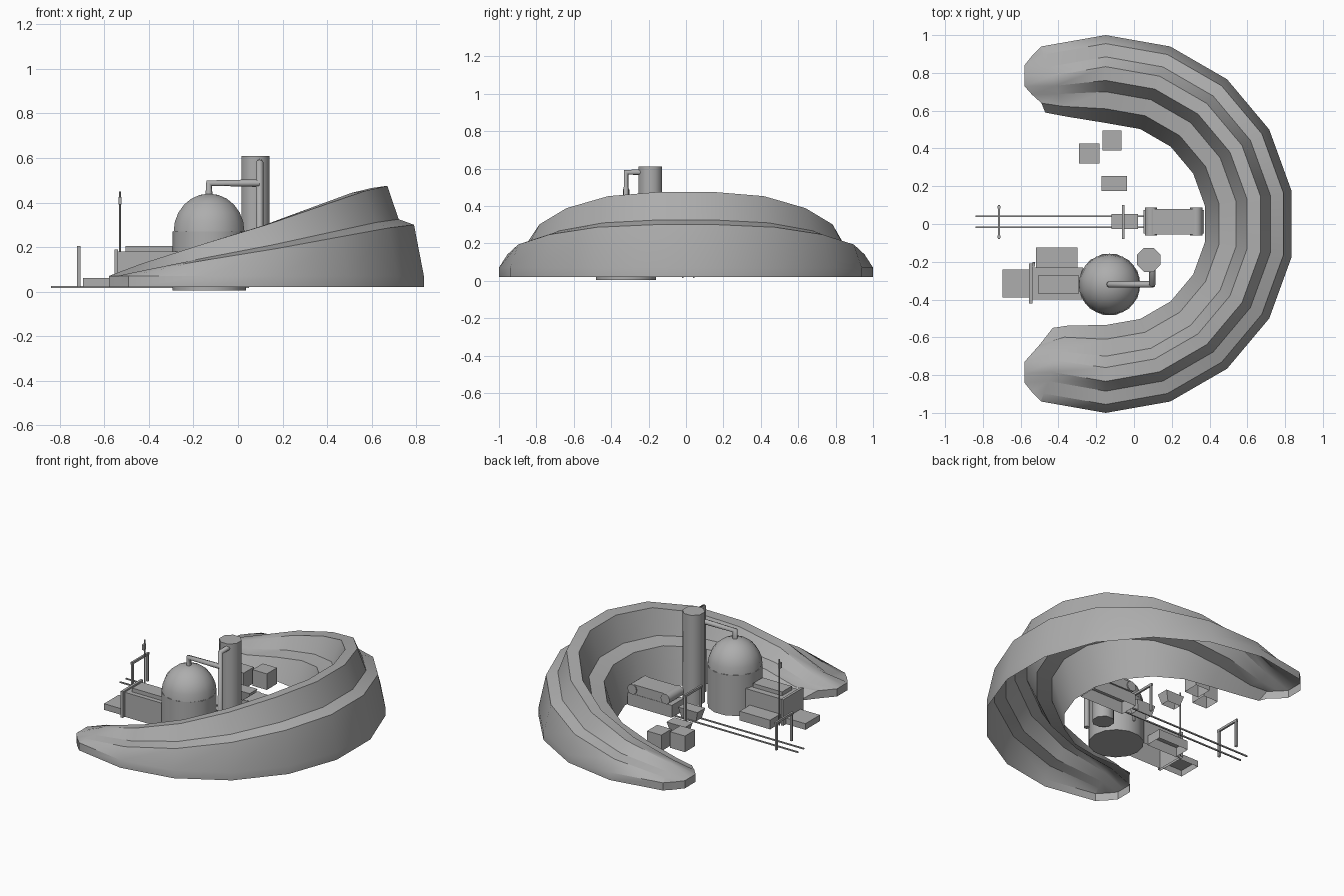
import bpy, bmesh
from math import cos, sin, radians, pi
from mathutils import Matrix, Vector

if "Cube" in bpy.data.objects:
    bpy.data.objects.remove(bpy.data.objects["Cube"])

grey = bpy.data.materials.new("mid_grey")
grey.diffuse_color = (.42, .42, .42, 1)
grey.use_nodes = True
grey.node_tree.nodes["Principled BSDF"].inputs["Base Color"].default_value = grey.diffuse_color


def finish(bm, name, smooth=None):
    bmesh.ops.recalc_face_normals(bm, faces=bm.faces)
    me = bpy.data.meshes.new(name)
    bm.to_mesh(me)
    bm.free()
    me.materials.append(grey)
    ob = bpy.data.objects.new(name, me)
    bpy.context.collection.objects.link(ob)
    if smooth:
        bpy.ops.object.select_all(action='DESELECT')
        bpy.context.view_layer.objects.active = ob
        ob.select_set(True)
        bpy.ops.object.shade_smooth_by_angle(angle=radians(smooth))
    return ob


def box(name, x, y, z, taper=1.0, open_bottom=True):
    """Box from (min, max) ranges; taper shrinks the bottom."""
    bm = bmesh.new()
    bmesh.ops.create_cube(bm, size=1)
    for v in bm.verts:
        k = taper if v.co.z < 0 else 1
        v.co = Vector(((x[0] + x[1]) / 2 + v.co.x * k * (x[1] - x[0]),
                       (y[0] + y[1]) / 2 + v.co.y * k * (y[1] - y[0]),
                       z[0] if v.co.z < 0 else z[1]))
    if open_bottom:
        low = [f for f in bm.faces if all(v.co.z < z[0] + 1e-5 for v in f.verts)]
        bmesh.ops.delete(bm, geom=low, context='FACES_ONLY')
    return finish(bm, name)


def rod(name, a, b, r, n=8):
    a, b = Vector(a), Vector(b)
    d = b - a
    m = Matrix.Translation((a + b) / 2) @ d.to_track_quat('Z', 'Y').to_matrix().to_4x4() \
        @ Matrix.Rotation(pi / n, 4, 'Z')
    bm = bmesh.new()
    bmesh.ops.create_cone(bm, cap_ends=True, segments=n, radius1=r, radius2=r,
                          depth=d.length, matrix=m)
    return finish(bm, name, 62)


def pipe(name, pts, r):
    cu = bpy.data.curves.new(name, 'CURVE')
    cu.dimensions = '3D'
    cu.bevel_depth, cu.bevel_resolution, cu.use_fill_caps = r, 2, True
    sp = cu.splines.new('POLY')
    sp.points.add(len(pts) - 1)
    for p, co in zip(sp.points, pts):
        p.co = (*co, 1)
    cu.materials.append(grey)
    ob = bpy.data.objects.new(name, cu)
    bpy.context.collection.objects.link(ob)
    return ob


# Crescent rock wall: terraced profile swept round, falling towards the open ends
profile = [(1, .02), (1, .07), (.955, .30), (.885, .325), (.833, .475),
           (.76, .465), (.70, .30), (.61, .27), (.535, .02)]
heights = {10: 1, 30: .95, 50: .81, 70: .62, 90: .43, 110: .23}
tip = [(-.492, .938), (-.495, .935), (-.54, .89), (-.58, .84), (-.58, .79),
       (-.58, .73), (-.54, .685), (-.49, .64), (-.47, .59)]


def tip_section(s):
    pts = tip if s > 0 else tip[:7] + [(-.50, .64), (-.43, .55)]
    return [(x, y * s, .02 if i in (0, 8) else .07) for i, (x, y) in enumerate(pts)]


def section(a, s):
    h = heights[a]
    out = []
    for i, (r, z) in enumerate(profile):
        if a == 110 and r < .84:
            r = .84 + (r - .84) * (.77 if s > 0 else .88)
        zz = z if i < 2 else .02 + (z - .02) * h
        out.append((-.15 + r * cos(radians(a)), s * r * sin(radians(a)), zz))
    return out


angles = list(heights)
sections = [tip_section(-1)] + [section(a, -1) for a in reversed(angles)] \
    + [section(a, 1) for a in angles] + [tip_section(1)]
bm = bmesh.new()
rows = [[bm.verts.new(p) for p in s] for s in sections]
for r0, r1 in zip(rows, rows[1:]):
    for i in range(len(profile) - 1):
        bm.faces.new((r0[i], r0[i + 1], r1[i + 1], r1[i]))
for row in (rows[0], rows[-1]):
    low = [row[0]] + [bm.verts.new((v.co.x, v.co.y, .02)) for v in row[1:8]] + [row[8]]
    for i in range(8):
        f = list(dict.fromkeys((row[i], row[i + 1], low[i + 1], low[i])))
        if len(f) > 2:
            bm.faces.new(f)
finish(bm, "crescent_rock_wall", 30)

# Tank body and dome
N = 14
rod("tank_body", (-.13, -.32, .005), (-.13, -.32, .27), .165, N)
bm = bmesh.new()
bmesh.ops.create_uvsphere(bm, u_segments=N, v_segments=12, radius=1)
bmesh.ops.delete(bm, geom=[v for v in bm.verts if v.co.z < -.01], context='VERTS')
for v in bm.verts:
    v.co.z = .27 + .17 * v.co.z
    v.co.x, v.co.y = v.co.x * .163 - .13, v.co.y * .163 - .32
finish(bm, "tank_dome", 40)

# Chimney and pipework
rod("chimney", (.078, -.19, .02), (.078, -.19, .61), .068)
pipe("dome_pipe", [(-.13, -.32, .42), (-.13, -.32, .487), (.097, -.32, .487)], .017)
pipe("riser_pipe", [(.097, -.32, .03), (.097, -.32, .58), (.097, -.2, .58)], .017)

# Building with roof block, front wall, step and annex
box("building", (-.54, -.27), (-.40, -.23), (.02, .18))
box("roof_block", (-.505, -.295), (-.37, -.27), (.18, .205))
box("entrance_wall", (-.555, -.538), (-.42, -.21), (.02, .19))
box("entrance_step", (-.695, -.55), (-.39, -.24), (.02, .06))
box("annex", (-.52, -.30), (-.235, -.125), (.02, .08))

# Antenna
rod("antenna_mast", (-.53, -.205, .02), (-.53, -.205, .45), .004, 6)
box("antenna_box", (-.537, -.523), (-.225, -.2), (.39, .425), open_bottom=False)

# Rails and gantry frames
for y in (-.018, .042):
    box("rail", (-.84, .05), (y - .004, y + .004), (.016, .024), open_bottom=False)
for x in (-.715, -.057):
    for y in (-.068, .088):
        box("gantry_leg", (x - .007, x + .007), (y - .007, y + .007), (.02, .205))
    box("gantry_beam", (x - .006, x + .006), (-.08, .10), (.19, .205), open_bottom=False)

# Rail cart, tub and crates
box("rail_cart", (-.12, .02), (-.027, .053), (.025, .09), .75)
box("ore_tub", (-.172, -.038), (.175, .255), (.02, .085), .7)
box("crate", (-.29, -.183), (.32, .425), (.02, .125))
box("crate", (-.168, -.065), (.39, .495), (.02, .125))

# Machine: base block with a belt deck on rollers
box("machine_base", (.05, .37), (-.05, .075), (.02, .10))
box("machine_deck", (.09, .33), (-.055, .08), (.104, .166), open_bottom=False)
for x in (.09, .33):
    rod("roller", (x, -.062, .135), (x, .087, .135), .033, 10)
